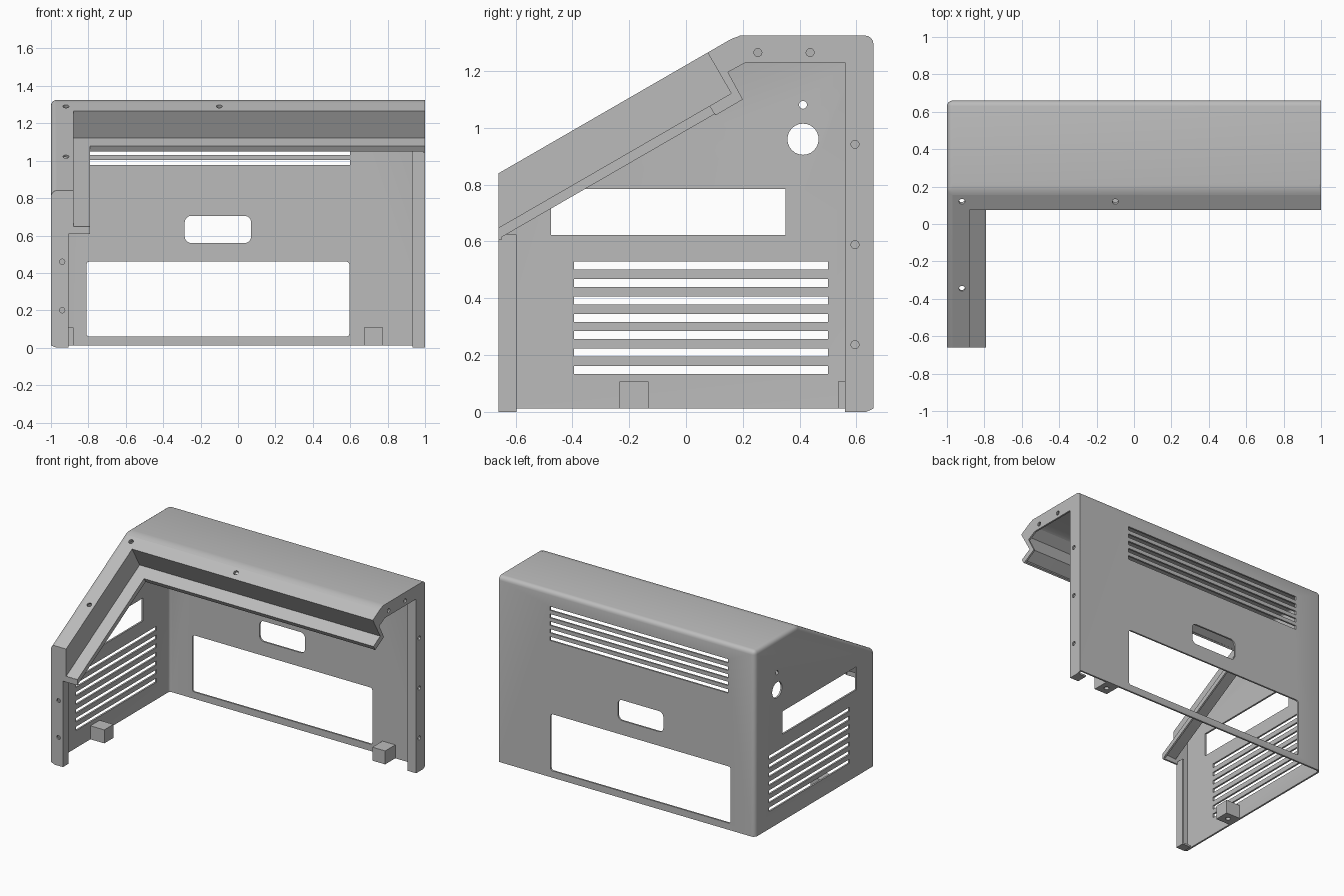
import bpy, bmesh, math
from mathutils import Vector

if "Cube" in bpy.data.objects:
    bpy.data.objects.remove(bpy.data.objects["Cube"])

X, Y, Z = Vector((1, 0, 0)), Vector((0, 1, 0)), Vector((0, 0, 1))
SLOPE = math.radians(30)
D = Vector((0, math.cos(SLOPE), math.sin(SLOPE)))    # up the slope
N = Vector((0, -math.sin(SLOPE), math.cos(SLOPE)))   # out of the slope
T = 0.012        # sheet thickness
BEND = 0.03      # bend size
BACK, FRONT, TOP, BASE = 0.66, -0.66, 1.325, 0.012
RIDGE = Vector((0, 0.18, TOP))
LOW = TOP - (0.18 - FRONT) * math.tan(SLOPE)         # slope height at the front

grey = bpy.data.materials.new("sheet_grey")
grey.use_nodes = True
grey.diffuse_color = (0.5, 0.5, 0.5, 1)
bsdf = next(n for n in grey.node_tree.nodes if n.type == 'BSDF_PRINCIPLED')
bsdf.inputs["Base Color"].default_value = (0.5, 0.5, 0.5, 1)


def finish(name, bm):
    mesh = bpy.data.meshes.new(name)
    bm.to_mesh(mesh)
    bm.free()
    mesh.materials.append(grey)
    ob = bpy.data.objects.new(name, mesh)
    bpy.context.collection.objects.link(ob)
    return ob


def add_prism(bm, outline, origin, u, v, a, b):
    """Extrude an outline in the (u, v) plane from depth a to depth b."""
    n = u.cross(v)
    ring = [[bm.verts.new(origin + u * p + v * q + n * t) for p, q in outline] for t in (a, b)]
    bm.faces.new(ring[0])
    bm.faces.new(ring[1])
    for i in range(len(outline)):
        j = (i + 1) % len(outline)
        bm.faces.new((ring[0][i], ring[0][j], ring[1][j], ring[1][i]))


def prism(name, outline, origin, u, v, a, b):
    bm = bmesh.new()
    add_prism(bm, outline, Vector(origin), u, v, a, b)
    bmesh.ops.recalc_face_normals(bm, faces=bm.faces)
    return finish(name, bm)


def box(name, x0, x1, y0, y1, z0, z1):
    return prism(name, rect(x0, x1, y0, y1), (0, 0, 0), X, Y, z0, z1)


def rect(p0, p1, q0, q1, r=0):
    """Rectangle outline, with rounded corners when r is given."""
    if not r:
        return [(p0, q0), (p1, q0), (p1, q1), (p0, q1)]
    corners = [(p1 - r, q1 - r), (p0 + r, q1 - r), (p0 + r, q0 + r), (p1 - r, q0 + r)]
    return [(p + r * math.cos(math.pi / 2 * (k + s / 6)), q + r * math.sin(math.pi / 2 * (k + s / 6)))
            for k, (p, q) in enumerate(corners) for s in range(7)]


def disc(p, q, r=0.014):
    return [(p + r * math.cos(math.tau * i / 24), q + r * math.sin(math.tau * i / 24)) for i in range(24)]


def apply(ob, mod):
    bpy.context.view_layer.objects.active = ob
    bpy.ops.object.modifier_apply(modifier=mod.name)


def solidify(ob):
    mod = ob.modifiers.new("thickness", 'SOLIDIFY')
    mod.thickness, mod.offset, mod.use_even_offset = T, -1, True
    apply(ob, mod)


def cut(ob, groups, depth=0.05):
    """Cut groups of (outlines, origin, u, v) through an object."""
    bm = bmesh.new()
    for outlines, origin, u, v in groups:
        for o in outlines:
            add_prism(bm, o, Vector(origin), u, v, -depth, depth)
    bmesh.ops.recalc_face_normals(bm, faces=bm.faces)
    cutter = finish("cutter", bm)
    cutter.hide_render = True
    mod = ob.modifiers.new("openings", 'BOOLEAN')
    mod.operation, mod.solver, mod.object = 'DIFFERENCE', 'EXACT', cutter
    apply(ob, mod)
    bpy.data.objects.remove(cutter)


# Folded shell: back, top and side panels with rounded bends
bm = bmesh.new()
profile = [(BACK, BASE), (BACK, TOP), (0.18, TOP), (FRONT, LOW), (FRONT, BASE)]
add_prism(bm, profile, Vector(), Y, Z, -1, 1)
bmesh.ops.recalc_face_normals(bm, faces=bm.faces)


def is_bend(e):
    a, b = (v.co for v in e.verts)
    mid = (a + b) / 2
    if mid.z < BASE + 0.01 or mid.y < FRONT + 0.01:
        return False
    return mid.x < -0.99 or (abs(mid.x) < 0.01 and mid.z > TOP - 0.01)


bmesh.ops.bevel(bm, geom=[e for e in bm.edges if is_bend(e)], offset=BEND, segments=4,
                profile=0.5, affect='EDGES')
bm.normal_update()
open_sides = [f for f in bm.faces if any(f.normal.dot(d) > 0.999 for d in (X, -Y, -Z, N))]
bmesh.ops.delete(bm, geom=open_sides, context='FACES')
shell = finish("shell", bm)
solidify(shell)

back_cuts = [rect(-0.79, 0.6, 0.976 + 0.0533 * i, 1.003 + 0.0533 * i) for i in range(5)]
back_cuts += [rect(-0.285, 0.07, 0.56, 0.705, 0.035), rect(-0.81, 0.595, 0.06, 0.46, 0.015)]
side_cuts = [rect(-0.395, 0.5, 0.134 + 0.0611 * i, 0.162 + 0.0611 * i) for i in range(7)]
side_cuts += [rect(-0.475, 0.35, 0.623, 0.785), disc(0.412, 0.96, 0.055), disc(0.412, 1.081)]
cut(shell, [(back_cuts, (0, BACK, 0), X, Z), (side_cuts, (-1, 0, 0), Y, Z)])

# Stepped channel framing the sloped opening, mitred at the corner
section = [(BEND, 0), (0.12, 0), (0.12, -0.166), (0.208, -0.166), (0.208, -0.2)]
bm = bmesh.new()
rows = []
for w, h in section:
    level = RIDGE + N * h
    end = level + D * ((FRONT - level.y) / D.y)
    pts = (level - D * w + X, level - D * w + X * (w - 1), end + X * (w - 1))
    rows.append([bm.verts.new(p) for p in pts])
for r, s in zip(rows, rows[1:]):
    for i in range(2):
        bm.faces.new((r[i], r[i + 1], s[i + 1], s[i]))
channel = finish("opening_channel", bm)
solidify(channel)
screw_holes = [disc(x, (y - RIDGE.y) / D.y, 0.016) for x, y in ((-0.92, 0.12), (-0.1, 0.12), (-0.92, -0.345))]
cut(channel, [(screw_holes, RIDGE, X, D)], 0.03)

# End flange on the open left side
outline = [(0.66, BASE), (0.635, 0), (0.56, 0), (0.56, 1.23), (0.21, 1.23), (0.148, 1.196), (0.2, 1.1),
           (0.104, 1.044), (0.089, 1.07), (0.163, 1.118), (0.08, 1.265), (0.154, 1.308), (0.19, TOP),
           (0.63, TOP), (0.651, 1.316), (0.66, 1.295)]
left_flange = prism("left_flange", outline, (1, 0, 0), Y, Z, -T, 0)
holes = [disc(0.595, z) for z in (0.237, 0.589, 0.942)] + [disc(y, 1.265) for y in (0.253, 0.437)]
cut(left_flange, [(holes, (1, 0, 0), Y, Z)])
box("left_flange_return", 0.933, 1 - T, 0.56, 0.56 + T, 0, 1.23)
box("left_flange_foot", 0.933, 1 - T, 0.56 + T, 0.635, 0, T)

# Front flange on the side panel
outline = [(-1, BASE), (-0.97, 0), (-0.905, 0), (-0.905, 0.607), (-0.792, 0.607), (-0.792, 0.646),
           (-0.88, 0.646), (-0.88, LOW), (-0.975, LOW), (-1, LOW - 0.025)]
front_flange = prism("front_flange", outline, (0, FRONT, 0), X, Z, -T, 0)
cut(front_flange, [([disc(-0.94, 0.2), disc(-0.94, 0.46)], (0, FRONT, 0), X, Z)])
box("front_flange_return", -0.905 - T, -0.905, FRONT + T, -0.597, 0, 0.625)
box("front_flange_foot", -0.97, -0.905 - T, FRONT + T, -0.597, 0, T)

# Mounting blocks with a screw hole underneath
for name, x0, x1, y0, y1 in (("back_block", 0.675, 0.775, 0.535, BACK - T),
                             ("side_block", -1 + T, -0.88, -0.235, -0.132)):
    block = box(name, x0, x1, y0, y1, BASE, 0.107)
    cut(block, [([disc((x0 + x1) / 2, (y0 + y1) / 2, 0.016)], (0, 0, BASE), X, Y)])

# Smooth bends, sharp folds
bpy.ops.object.select_all(action='DESELECT')
for ob in (shell, left_flange, front_flange, channel):
    ob.select_set(True)
bpy.context.view_layer.objects.active = shell
bpy.ops.object.shade_smooth_by_angle(angle=math.radians(28))
